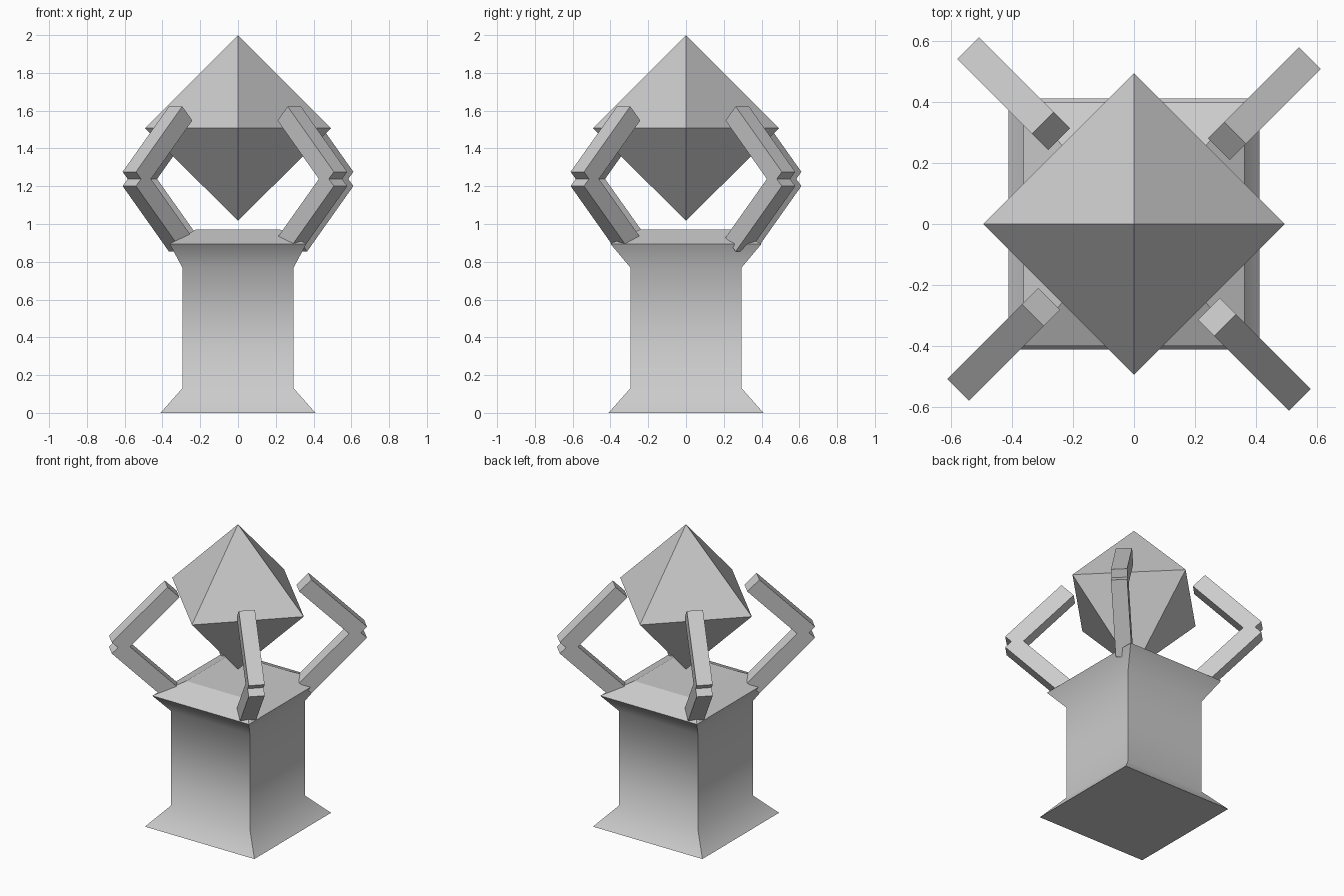
import bpy, bmesh
from math import radians, sqrt
from mathutils import Matrix, Vector

if "Cube" in bpy.data.objects:
    bpy.data.objects.remove(bpy.data.objects["Cube"])


def finish(name, bm):
    bmesh.ops.recalc_face_normals(bm, faces=bm.faces)
    me = bpy.data.meshes.new(name)
    bm.to_mesh(me)
    bm.free()
    ob = bpy.data.objects.new(name, me)
    bpy.context.collection.objects.link(ob)
    return ob


# Pedestal: stacked rectangles (half x, half y, z) with flared ends
bm = bmesh.new()
rings = []
for hx, hy, z in [(.41, .41, 0), (.295, .295, .13), (.295, .295, .77),
                  (.362, .4, .895), (.22, .24, .972)]:
    rings.append([bm.verts.new((sx * hx, sy * hy, z))
                  for sx, sy in ((-1, -1), (1, -1), (1, 1), (-1, 1))])
for level, (a, b) in enumerate(zip(rings, rings[1:])):
    for i in range(4):
        j = (i + 1) % 4
        bm.faces.new((a[i], a[j], b[j], b[i]))
bm.faces.new(rings[0][::-1])
bm.faces.new(rings[-1])
pedestal = finish("pedestal", bm)
bpy.context.view_layer.objects.active = pedestal
pedestal.select_set(True)
bpy.ops.object.shade_smooth_by_angle(angle=radians(55))
for p in pedestal.data.polygons:  # flat cap slopes
    if p.center.z > .9:
        p.use_smooth = False

# Floating crystal: octahedron
bm = bmesh.new()
bmesh.ops.create_cone(bm, segments=4, radius1=.493, radius2=0, depth=.49,
                      cap_ends=False)
tip = bm.verts.new((0, 0, -.735))
for e in [e for e in bm.edges if e.is_boundary]:
    bm.faces.new((e.verts[0], e.verts[1], tip))
bmesh.ops.remove_doubles(bm, verts=bm.verts, dist=1e-5)
ring = sorted((v for v in bm.verts), key=lambda v: v.co.z)
ring[0].co = (0, 0, 1.017)
ring[-1].co = (0, 0, 2)
for i, v in enumerate(ring[1:-1]):
    d = Vector((v.co.x, v.co.y, 0)).normalized()
    # snap equator corners to the axes
    if min(abs(d.x), abs(d.y)) > .1:
        d = Matrix.Rotation(radians(45), 3, 'Z') @ d
    v.co = d * .493 + Vector((0, 0, 1.507))
finish("crystal", bm)


# Four claws, each two bars crossing at the elbow
def bar(name, turn, side):
    bm = bmesh.new()
    m = (Matrix.Rotation(radians(turn), 4, 'Z')
         @ Matrix.Translation((.58, -.023, 1.2385 + side * .1735))
         @ Matrix.Rotation(radians(45 * side), 4, 'Y')
         @ Matrix.Diagonal((.49, .1, .106, 1)))
    bmesh.ops.create_cube(bm, size=1, matrix=m)
    finish(name, bm)


for k in range(4):
    bar(f"upper_claw_{k + 1}", 45 + 90 * k, 1)
    bar(f"lower_claw_{k + 1}", 45 + 90 * k, -1)
